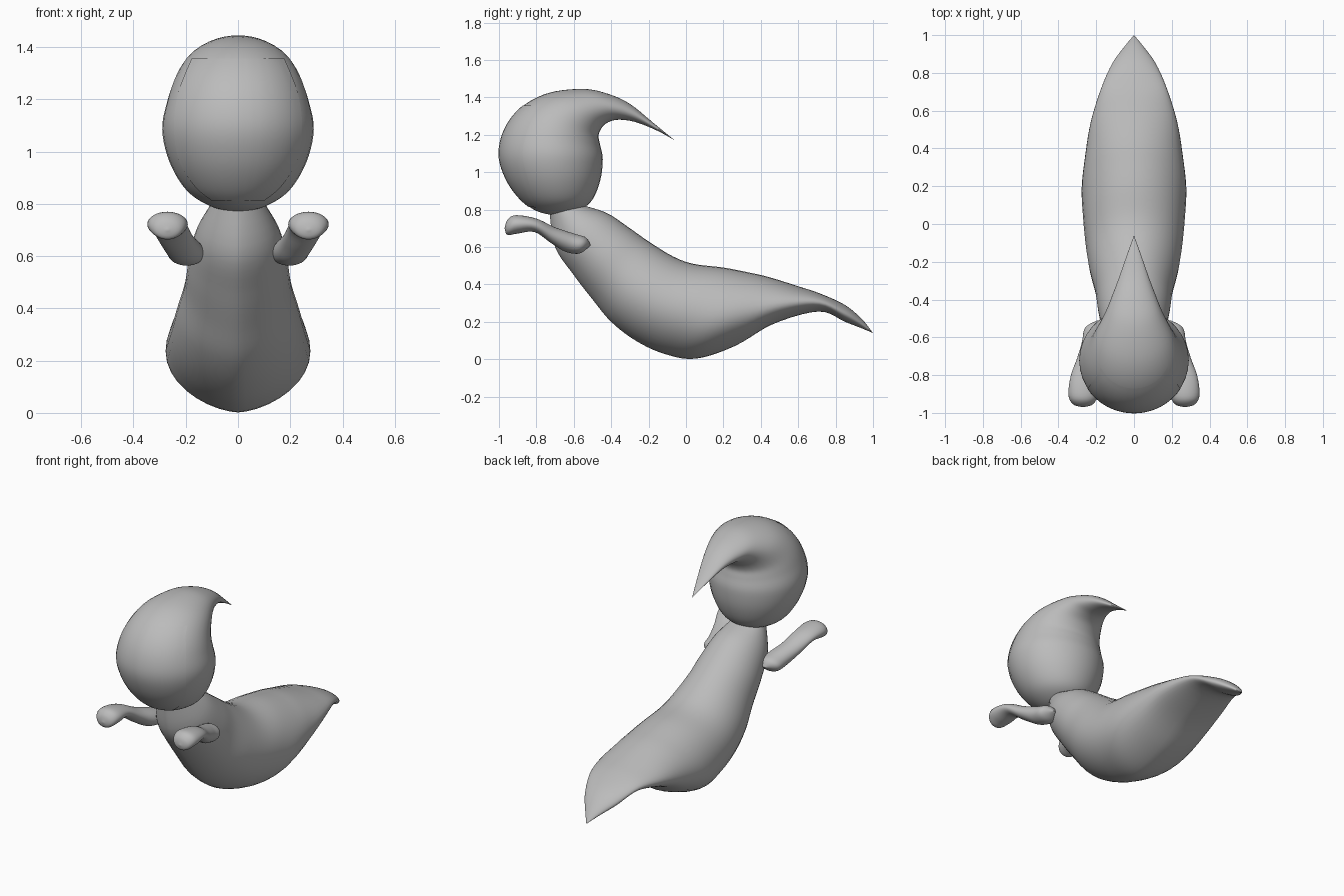
import bpy, bmesh, math
from mathutils import Vector
from mathutils.bvhtree import BVHTree

if "Cube" in bpy.data.objects:
    bpy.data.objects.remove(bpy.data.objects["Cube"])

grey = bpy.data.materials.new("soft grey")
grey.diffuse_color = (0.5, 0.5, 0.5, 1)
grey.use_nodes = True
grey.node_tree.nodes["Principled BSDF"].inputs["Base Color"].default_value = grey.diffuse_color

SEG, SUB = 36, 5


def spline(rows):
    """Smooth interpolation through a list of section rows."""
    out = []
    for i in range(len(rows) - 1):
        p0, p1, p2 = rows[max(i - 1, 0)], rows[i], rows[i + 1]
        p3 = rows[min(i + 2, len(rows) - 1)]
        for s in range(SUB):
            t = s / SUB
            out.append([0.5 * (2 * b + (c - a) * t + (2 * a - 5 * b + 4 * c - d) * t * t
                               + (3 * b - a - 3 * c + d) * t ** 3)
                        for a, b, c, d in zip(p0, p1, p2, p3)])
    out.append(list(rows[-1]))
    return out


def finish(bm, name, angle=50):
    bmesh.ops.remove_doubles(bm, verts=bm.verts[:], dist=0.0005)
    bmesh.ops.recalc_face_normals(bm, faces=bm.faces[:])
    me = bpy.data.meshes.new(name)
    bm.to_mesh(me)
    bm.free()
    ob = bpy.data.objects.new(name, me)
    bpy.context.collection.objects.link(ob)
    me.materials.append(grey)
    bpy.ops.object.select_all(action='DESELECT')
    ob.select_set(True)
    bpy.context.view_layer.objects.active = ob
    bpy.ops.object.shade_smooth_by_angle(angle=math.radians(angle))
    return ob


def loft(name, rows, keel=1.0, flip=1):
    """Rows: one side (y, z), other side (y, z), half width, centre x."""
    bm = bmesh.new()
    rings = []
    for ya, za, yb, zb, w, cx in spline(rows):
        a, b = Vector((0, ya, za)), Vector((0, yb, zb))
        ring = []
        for k in range(SEG):
            th = 2 * math.pi * k / SEG
            c, s = math.cos(th), math.sin(th)
            if c < 0:
                s = math.copysign(abs(s) ** keel, s)
            p = (a + b) / 2 + (a - b) / 2 * c
            p.x = flip * (cx + max(w, 0) * s)
            ring.append(bm.verts.new(p))
        rings.append(ring)
    for r, q in zip(rings, rings[1:]):
        for k in range(SEG):
            j = (k + 1) % SEG
            bm.faces.new((r[k], r[j], q[j], q[k]))
    bm.faces.new(rings[0])
    bm.faces.new(rings[-1])
    return finish(bm, name)


# body sweeping back into a leaf-shaped tail
loft("body", [
    (-.54, .82, -.73, .79, .10, 0), (-.42, .78, -.70, .60, .16, 0),
    (-.30, .70, -.60, .45, .19, 0), (-.20, .63, -.50, .32, .205, 0),
    (-.07, .55, -.40, .20, .235, 0), (.04, .51, -.27, .10, .255, 0),
    (.20, .49, -.12, .03, .27, 0), (.33, .465, .05, .003, .277, 0),
    (.44, .44, .26, .07, .26, 0), (.60, .39, .47, .19, .23, 0),
    (.72, .35, .71, .255, .175, 0), (.85, .29, .85, .20, .115, 0),
    (.94, .215, .94, .165, .05, 0), (1.0, .14, 1.0, .14, 0, 0)], keel=1.25)

# round head drawn back into a curled point
head = loft("head", [
    (-.70, .768, -.70, .768, 0, 0), (-.80, .793, -.60, .785, .10, 0),
    (-.89, .86, -.51, .84, .195, 0), (-.965, .97, -.46, .95, .262, 0),
    (-1.0, 1.10, -.445, 1.07, .29, 0), (-.965, 1.24, -.46, 1.15, .27, 0),
    (-.87, 1.355, -.467, 1.20, .24, 0), (-.73, 1.425, -.44, 1.25, .20, 0),
    (-.55, 1.445, -.395, 1.275, .15, 0), (-.42, 1.42, -.34, 1.28, .115, 0),
    (-.30, 1.365, -.26, 1.265, .078, 0), (-.17, 1.26, -.15, 1.22, .036, 0),
    (-.06, 1.17, -.06, 1.17, 0, 0)])

# face plate laid over the front of the head
tree = BVHTree.FromPolygons([v.co for v in head.data.vertices],
                            [p.vertices[:] for p in head.data.polygons])
edge = spline([(.815, .10), (.87, .165), (.97, .225), (1.10, .243),
               (1.23, .225), (1.355, .175)])
bm = bmesh.new()
N = 24
grid = []
for z, w in edge:
    row = []
    for i in range(N + 1):
        x = w * (2 * i / N - 1)
        hit, nor, _, _ = tree.ray_cast(Vector((x, -2, z)), Vector((0, 1, 0)))
        if hit is None:
            hit, nor, _, _ = tree.find_nearest(Vector((x, -.8, z)))
        row.append(bm.verts.new(hit + nor * 0.003))
    grid.append(row)
for r, q in zip(grid, grid[1:]):
    for i in range(N):
        bm.faces.new((r[i], r[i + 1], q[i + 1], q[i]))
face = finish(bm, "face_plate")
if sum(p.normal.y for p in face.data.polygons) > 0:
    face.data.flip_normals()

# stubby arms reaching forward
arm = [
    (-.97, .70, -.97, .70, 0, .27), (-.955, .745, -.955, .665, .052, .27),
    (-.91, .770, -.90, .672, .077, .27), (-.80, .752, -.81, .68, .070, .265),
    (-.70, .705, -.72, .62, .066, .235), (-.60, .672, -.645, .575, .070, .205),
    (-.535, .65, -.57, .565, .065, .195), (-.51, .61, -.52, .60, .01, .19)]
loft("right_arm", arm)
loft("left_arm", arm, flip=-1)
